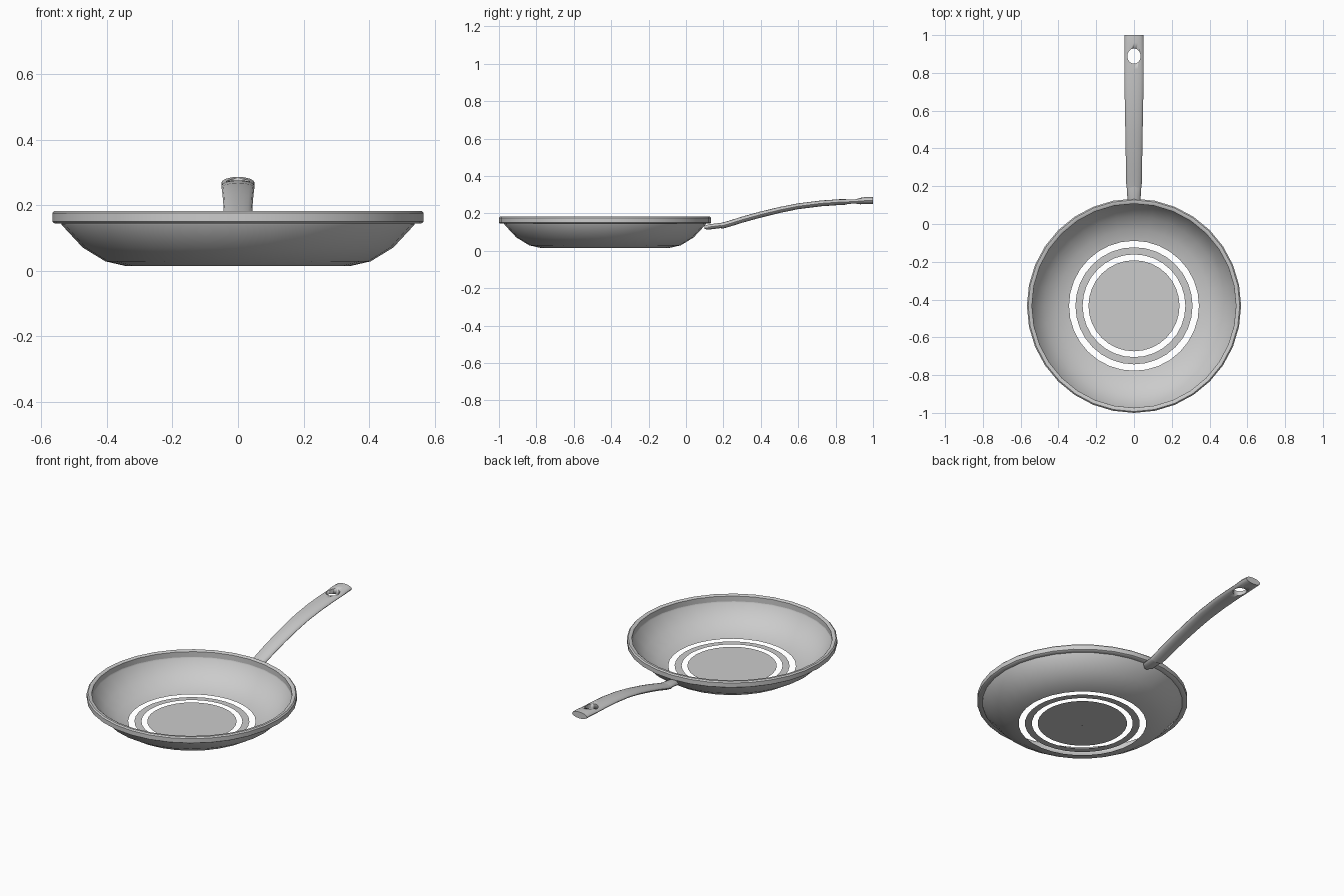
import bpy, bmesh, math
from mathutils import Vector

if "Cube" in bpy.data.objects:
    bpy.data.objects.remove(bpy.data.objects["Cube"])

SIDES = 32
PAN_Y = -0.433

steel = bpy.data.materials.new("brushed grey")
steel.use_nodes = True
steel.diffuse_color = (0.6, 0.6, 0.6, 1)
steel.node_tree.nodes["Principled BSDF"].inputs["Base Color"].default_value = (0.6, 0.6, 0.6, 1)


def finish(name, bm, angle=40):
    """Turn a bmesh into a smooth-shaded object."""
    mesh = bpy.data.meshes.new(name)
    bm.to_mesh(mesh)
    bm.free()
    mesh.materials.append(steel)
    obj = bpy.data.objects.new(name, mesh)
    bpy.context.collection.objects.link(obj)
    bpy.ops.object.select_all(action="DESELECT")
    obj.select_set(True)
    bpy.context.view_layer.objects.active = obj
    bpy.ops.object.shade_smooth_by_angle(angle=math.radians(angle))
    return obj


def lathe(name, profile, closed=False):
    """Revolve (radius, height) points around the pan axis."""
    bm = bmesh.new()
    rings = []
    for r, z in profile:
        ring = []
        for i in range(SIDES):
            a = math.tau * i / SIDES
            ring.append(bm.verts.new((r * math.cos(a), PAN_Y + r * math.sin(a), z)))
        rings.append(ring)
    pairs = list(zip(rings, rings[1:]))
    if closed:
        pairs.append((rings[-1], rings[0]))
    for a, b in pairs:
        for i in range(SIDES):
            j = (i + 1) % SIDES
            bm.faces.new((a[i], a[j], b[j], b[i]))
    return finish(name, bm)


def disc(name, radius, z):
    bm = bmesh.new()
    bmesh.ops.create_circle(bm, cap_ends=True, segments=SIDES, radius=radius)
    bmesh.ops.translate(bm, verts=bm.verts, vec=(0, PAN_Y, z))
    return finish(name, bm)


def loft(name, stations, steps=8):
    """Skin domed cross-sections; each station is (y, centre z, half width, thickness)."""
    bm = bmesh.new()
    rings = []
    for y, z, w, t in stations:
        ring = []
        for i in range(steps * 2):
            a = math.pi * i / steps
            s = math.sin(a)
            ring.append(bm.verts.new((w * math.cos(a), y, z + t * s * 0.5)))
        rings.append(ring)
    n = steps * 2
    for a, b in zip(rings, rings[1:]):
        for i in range(n):
            j = (i + 1) % n
            bm.faces.new((a[i], a[j], b[j], b[i]))
    bm.faces.new(rings[0])
    bm.faces.new(rings[-1])
    bmesh.ops.recalc_face_normals(bm, faces=bm.faces)
    return finish(name, bm)


# Bowl wall, open where the base rings are separated
lathe("bowl_wall", [(0.344, 0.015), (0.405, 0.029), (0.474, 0.071), (0.538, 0.14), (0.54, 0.147)])

# Rolled rim
lathe("rim", [(0.54, 0.145), (0.56, 0.145), (0.567, 0.15), (0.567, 0.176),
              (0.56, 0.183), (0.547, 0.183), (0.54, 0.178)], closed=True)

# Base plate, its surrounding ring, and the centre mark underneath
disc("base_plate", 0.241, 0.015)
lathe("base_ring", [(0.272, 0.015), (0.31, 0.015)])
disc("base_centre_mark", 0.004, 0)

# Neck joining the handle to the wall
loft("handle_neck", [(0.1, 0.125, 0.012, 0.018), (0.12, 0.127, 0.035, 0.028), (0.2, 0.137, 0.037, 0.028)])

# Curved handle
handle = loft("handle", [
    (0.19, 0.133, 0.040, 0.032), (0.23, 0.144, 0.042, 0.033), (0.3, 0.166, 0.043, 0.033),
    (0.39, 0.191, 0.044, 0.033), (0.5, 0.218, 0.046, 0.032), (0.6, 0.238, 0.048, 0.031),
    (0.72, 0.253, 0.050, 0.031), (0.82, 0.26, 0.051, 0.031), (0.9, 0.263, 0.051, 0.030),
    (0.96, 0.268, 0.051, 0.038), (1.0, 0.268, 0.049, 0.038)])

# Hanging hole
bm = bmesh.new()
bmesh.ops.create_cone(bm, cap_ends=True, segments=24, radius1=0.035, radius2=0.035, depth=0.3)
bmesh.ops.scale(bm, verts=bm.verts, vec=Vector((1, 1.15, 1)))
bmesh.ops.translate(bm, verts=bm.verts, vec=(0, 0.889, 0.26))
cutter = finish("hole_cutter", bm)
cutter.hide_render = True
cut = handle.modifiers.new("hanging hole", "BOOLEAN")
cut.operation = "DIFFERENCE"
cut.object = cutter
cut.solver = "EXACT"
bpy.context.view_layer.objects.active = handle
bpy.ops.object.modifier_apply(modifier=cut.name)
bpy.data.objects.remove(cutter)
